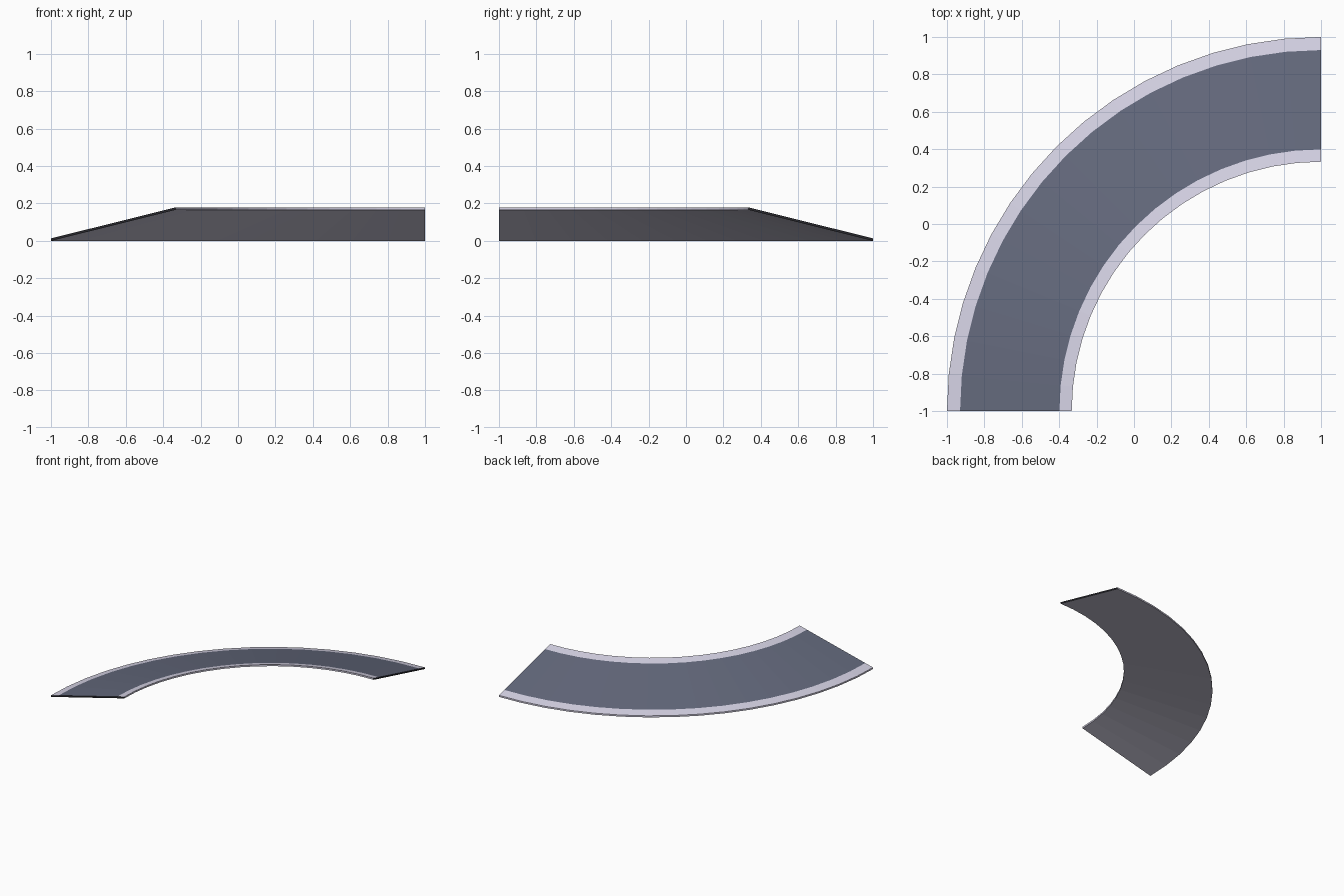
import bpy, math

if "Cube" in bpy.data.objects:
    bpy.data.objects.remove(bpy.data.objects["Cube"])

CX, CY, SEG = 1.0, -1.0, 16      # bend centre and steps in the quarter turn
R_IN, R_OUT = 1.333, 2.0
RISE, THICK = 0.166, 0.013       # inner edge is raised, slab thickness


def material(name, rgb):
    m = bpy.data.materials.new(name)
    m.diffuse_color = (*rgb, 1)
    m.use_nodes = True
    m.node_tree.nodes["Principled BSDF"].inputs["Base Color"].default_value = m.diffuse_color
    return m


asphalt = material("slate asphalt", (0.125, 0.14, 0.2))
kerb = material("pale kerb", (0.66, 0.64, 0.77))
dark = material("dark end", (0.02, 0.02, 0.025))


def bed(r):
    return RISE * (R_OUT - r) / (R_OUT - R_IN)


def sweep(name, r0, r1, top_mat):
    """Banked strip between two radii, swept a quarter turn."""
    section = [(r0, bed(r0)), (r1, bed(r1)),
               (r1, bed(r1) + THICK), (r0, bed(r0) + THICK)]
    verts, faces = [], []
    for i in range(SEG + 1):
        a = math.pi / 2 + math.pi / 2 * i / SEG
        verts += [(CX + r * math.cos(a), CY + r * math.sin(a), z) for r, z in section]
    for i in range(SEG):
        for k in range(4):
            n = (k + 1) % 4
            faces.append((i * 4 + k, i * 4 + 4 + k, i * 4 + 4 + n, i * 4 + n))
    faces += [(0, 1, 2, 3), tuple(SEG * 4 + k for k in (3, 2, 1, 0))]
    me = bpy.data.meshes.new(name)
    me.from_pydata(verts, [], faces)
    for m in (top_mat, kerb, dark):
        me.materials.append(m)
    me.update()
    if me.polygons[2].normal.z < 0:
        me.flip_normals()
        me.update()
    # underside is pale, the two cut ends are dark
    for p in me.polygons:
        p.material_index = 1 if p.normal.z < -0.3 else 0
    for p in me.polygons[-2:]:
        p.material_index = 2
    ob = bpy.data.objects.new(name, me)
    bpy.context.collection.objects.link(ob)


sweep("road_surface", R_IN + 0.066, R_OUT - 0.07, asphalt)
sweep("inner_kerb", R_IN, R_IN + 0.066, kerb)
sweep("outer_kerb", R_OUT - 0.07, R_OUT, kerb)
